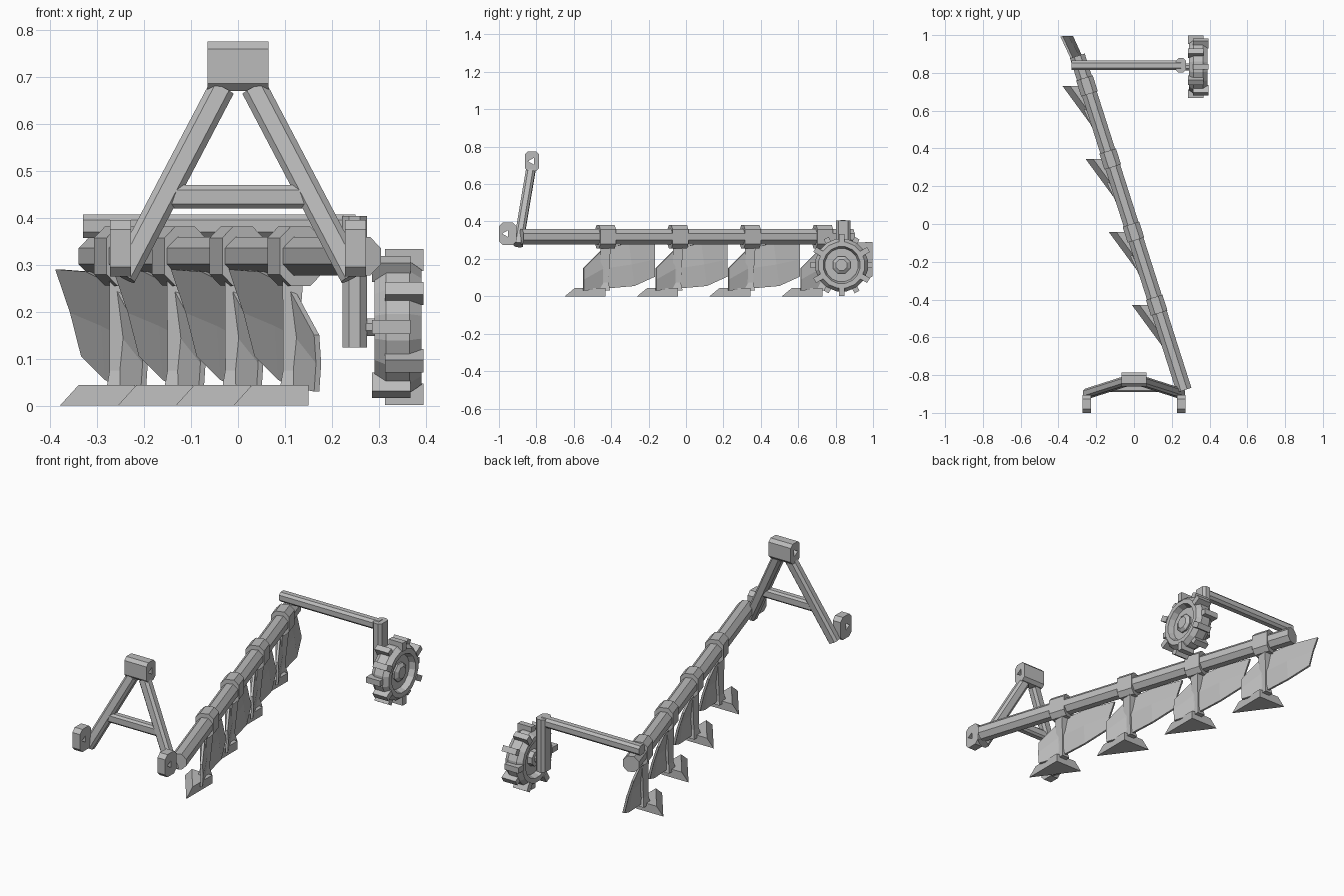
import bpy, bmesh
from math import pi, cos, sin
from mathutils import Vector, Matrix

if "Cube" in bpy.data.objects:
    bpy.data.objects.remove(bpy.data.objects["Cube"])

steel = bpy.data.materials.new("steel_grey")
steel.use_nodes = True
GREY = (0.5, 0.5, 0.5, 1)
steel.diffuse_color = GREY
steel.node_tree.nodes["Principled BSDF"].inputs["Base Color"].default_value = GREY


def finish(name, bm):
    bmesh.ops.recalc_face_normals(bm, faces=bm.faces)
    mesh = bpy.data.meshes.new(name)
    bm.to_mesh(mesh)
    bm.free()
    mesh.materials.append(steel)
    obj = bpy.data.objects.new(name, mesh)
    bpy.context.collection.objects.link(obj)
    return obj


def block(name, centre, size, chamfer=0.0, axis=None, rot=None):
    """Box; edges parallel to the given local axis are chamfered."""
    bm = bmesh.new()
    bmesh.ops.create_cube(bm, size=1)
    bmesh.ops.scale(bm, vec=size, verts=bm.verts)
    if chamfer:
        edges = [e for e in bm.edges if axis is None or
                 abs((e.verts[0].co - e.verts[1].co).normalized()[axis]) > 0.9]
        bmesh.ops.bevel(bm, geom=edges, offset=chamfer, segments=1, affect='EDGES', profile=0.5)
    matrix = Matrix.Translation(centre) @ (rot or Matrix()).to_4x4()
    bmesh.ops.transform(bm, matrix=matrix, verts=bm.verts)
    return finish(name, bm)


def bar(name, a, b, w, h, chamfer):
    """Chamfered bar whose local z runs from a to b."""
    a, b = Vector(a), Vector(b)
    d = (b - a).normalized()
    side = Vector((0, 1, 0)) if abs(d.y) < 0.7 else Vector((0, 0, 1))
    x = side.cross(d).normalized()
    rot = Matrix((x, d.cross(x), d)).transposed()
    return block(name, (a + b) / 2, (w, h, (b - a).length), chamfer, 2, rot)


def loft(name, sections):
    """Join equal cross-sections into a closed solid."""
    bm = bmesh.new()
    rings = [[bm.verts.new(p) for p in s] for s in sections]
    n = len(rings[0])
    for r, q in zip(rings, rings[1:]):
        for i in range(n):
            bm.faces.new((r[i], r[(i + 1) % n], q[(i + 1) % n], q[i]))
    bm.faces.new(rings[0])
    bm.faces.new(rings[-1])
    return finish(name, bm)


def lathe_x(name, centre, profile, sides, closed=True):
    """Spin an (x, radius) profile around the x axis."""
    bm = bmesh.new()
    rings = []
    for x, r in profile:
        rings.append([bm.verts.new((centre[0] + x,
                                    centre[1] + r * cos(2 * pi * (i + 0.5) / sides),
                                    centre[2] + r * sin(2 * pi * (i + 0.5) / sides)))
                      for i in range(sides)])
    pairs = list(zip(rings, rings[1:])) + ([(rings[-1], rings[0])] if closed else [])
    for r, q in pairs:
        for i in range(sides):
            j = (i + 1) % sides
            bm.faces.new((r[i], r[j], q[j], q[i]))
    if not closed:
        bm.faces.new(rings[0])
        bm.faces.new(rings[-1])
    return finish(name, bm)


def drill(obj, centre, radius):
    """Three-sided pin hole along x."""
    cutter = lathe_x("pin_cutter", centre, [(-0.2, radius), (0.2, radius)], 3, False)
    mod = obj.modifiers.new("pin_hole", 'BOOLEAN')
    mod.operation, mod.solver, mod.object = 'DIFFERENCE', 'EXACT', cutter
    bpy.context.view_layer.update()
    baked = bpy.data.meshes.new_from_object(obj.evaluated_get(bpy.context.evaluated_depsgraph_get()))
    obj.modifiers.clear()
    obj.data = baked
    bpy.data.objects.remove(cutter)


# Main diagonal beam
beam_a, beam_b = Vector((0.265, -0.88, 0.318)), Vector((-0.3, 0.89, 0.318))
bar("main_beam", beam_a, beam_b, 0.082, 0.082, 0.024)
along = (beam_b - beam_a).normalized()
turn = Matrix((Vector((along.y, -along.x, 0)), along, Vector((0, 0, 1)))).transposed()

# Hitch frame: legs, cross bar, top block and lower lugs
for side, s in (("left", 1), ("right", -1)):
    bar("hitch_leg_" + side, (s * 0.245, -0.897, 0.275), (s * 0.035, -0.83, 0.675), 0.056, 0.05, 0.012)
    lug = block("hitch_lug_" + side, (s * 0.25, -0.953, 0.335), (0.045, 0.094, 0.12), 0.02, 0)
    drill(lug, (s * 0.25, -0.963, 0.335), 0.02)
bar("hitch_cross_bar", (-0.14, -0.868, 0.444), (0.14, -0.868, 0.444), 0.05, 0.045, 0.01)
top = block("hitch_top_block", (0, -0.823, 0.722), (0.13, 0.075, 0.106), 0.016, 0)
drill(top, (0, -0.823, 0.722), 0.022)

# Plough bodies: (position, position) pairs are upper and lower mouldboard edges
board = [((0.162, -0.55, 0.15), (0.162, -0.55, 0.03)),
         ((0.105, -0.445, 0.255), (0.112, -0.45, 0.04)),
         ((0.045, -0.31, 0.285), (0.085, -0.28, 0.055)),
         ((-0.02, -0.17, 0.29), (0.035, -0.17, 0.105))]
for k in range(4):
    n = str(k + 1)
    shift = Vector((-0.123 * k, 0.387 * k, 0))
    centre = Vector((0.12, -0.43, 0.318)) + shift
    block("clamp_" + n, centre, (0.092, 0.088, 0.126), 0.024, 1, turn)

    # Tapered leg
    def section(x, y, z, w, d):
        return [shift + Vector((x + i * w, y + j * d, z))
                for i, j in ((-1, -1), (1, -1), (1, 1), (-1, 1))]
    loft("leg_" + n, [section(0.11, -0.435, 0.03, 0.022, 0.03), section(0.11, -0.435, 0.075, 0.014, 0.02),
                      section(0.117, -0.43, 0.27, 0.022, 0.028)])

    # Share: pointed wedge with a straight landside
    low = [(0.15, -0.648, 0), (-0.01, -0.43, 0), (0.15, -0.43, 0)]
    high = [(0.15, -0.595, 0.044), (0.03, -0.43, 0.044), (0.15, -0.43, 0.044)]
    loft("share_" + n, [[shift + Vector(p) for p in low], [shift + Vector(p) for p in high]])

    # Twisted mouldboard, hollow towards the furrow side
    plate = []
    thick = Vector((0.011, 0.005, 0))
    for i, (u, v) in enumerate(board):
        u, v = Vector(u) + shift, Vector(v) + shift
        mid = u.lerp(v, 0.5) + Vector((0.012 if 0 < i < 3 else 0.004, 0, 0))
        plate.append([u, mid, v, v + thick, mid + thick, u + thick])
    loft("mouldboard_" + n, plate)

# Wheel arm
bar("wheel_arm", (-0.33, 0.84, 0.382), (0.25, 0.84, 0.382), 0.05, 0.05, 0.012)
block("wheel_upright", (0.248, 0.84, 0.264), (0.052, 0.078, 0.28), 0.014, 2)

# Wheel: rim, recessed disc, hub, axle and staggered lugs
hub = Vector((0.34, 0.832, 0.167))
lathe_x("wheel_rim", hub, [(-0.05, 0.125), (-0.025, 0.143), (0.025, 0.143), (0.05, 0.125),
                           (0.05, 0.1), (0.02, 0.09), (-0.02, 0.09), (-0.05, 0.1)], 16)
lathe_x("wheel_disc", hub, [(-0.02, 0.095), (0.02, 0.095)], 8, False)
lathe_x("wheel_hub", hub, [(-0.045, 0.04), (0.03, 0.05), (0.042, 0.032)], 8, False)
lathe_x("axle", hub, [(-0.1, 0.02), (-0.03, 0.02)], 8, False)
for i in range(12):
    angle = 2 * pi * i / 12
    radial = Vector((0, sin(angle), -cos(angle)))
    offset = Vector((0.014 if i % 2 == 0 else -0.014, 0, 0))
    block("wheel_lug_" + str(i + 1), hub + radial * 0.143 + offset, (0.082, 0.03, 0.046),
          rot=Matrix.Rotation(angle, 3, 'X'))
